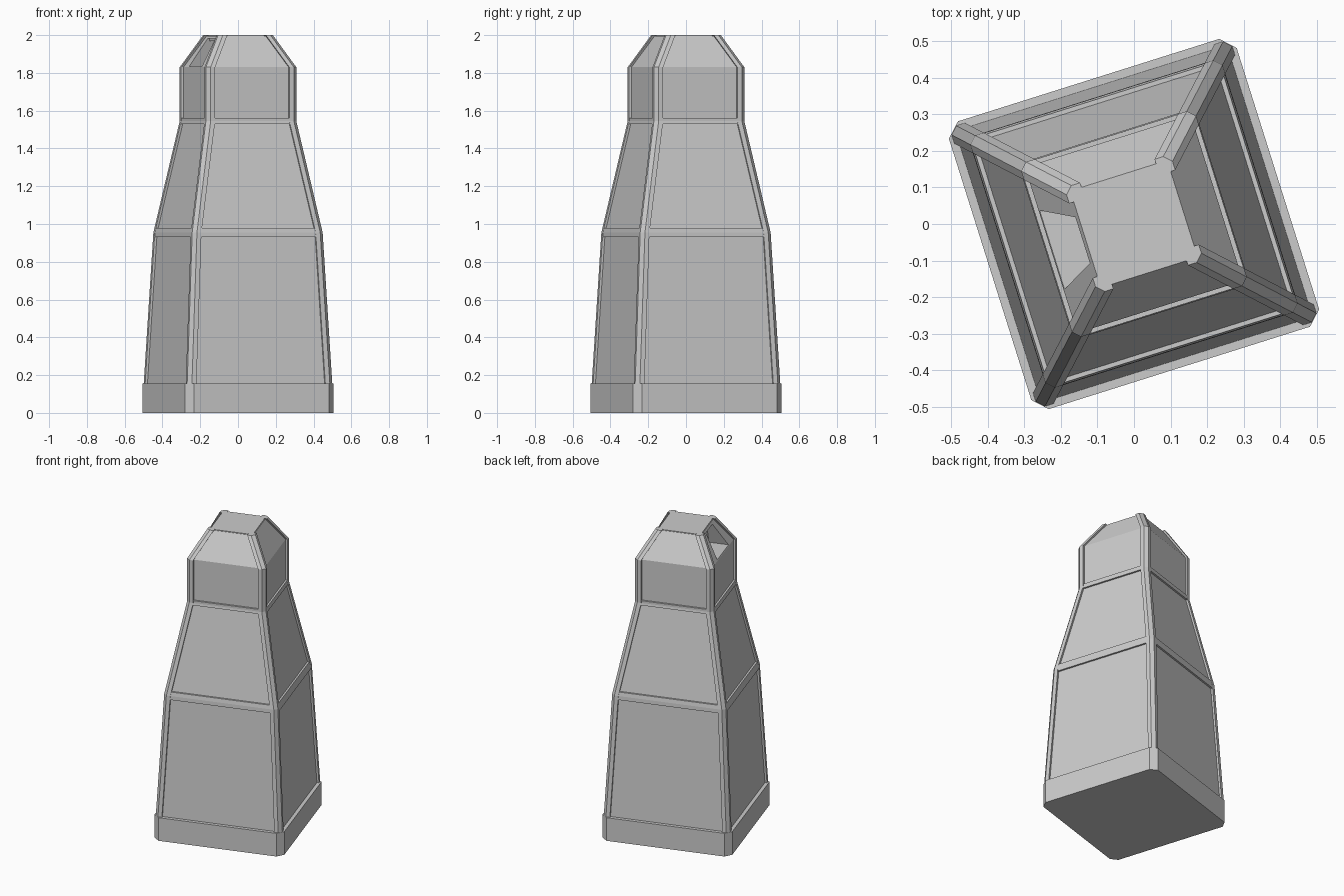
import bpy, bmesh
from math import radians
from mathutils import Matrix

if "Cube" in bpy.data.objects:
    bpy.data.objects.remove(bpy.data.objects["Cube"])

TURN = Matrix.Rotation(radians(17.5), 4, 'Z')
# height and half-width of the corner edges
LEVELS = [(0.15, 0.403), (0.955, 0.362), (1.545, 0.251), (1.83, 0.251), (2.0, 0.152)]


def half_width(z):
    for (z0, h0), (z1, h1) in zip(LEVELS, LEVELS[1:]):
        if z <= z1:
            return h0 + (h1 - h0) * (z - z0) / (z1 - z0)
    return LEVELS[-1][1]


def loft(name, rings, spin=0.0):
    """Skin a stack of equal-length point rings into a closed solid."""
    bm = bmesh.new()
    rows = [[bm.verts.new(p) for p in ring] for ring in rings]
    n = len(rows[0])
    for a, b in zip(rows, rows[1:]):
        for i in range(n):
            j = (i + 1) % n
            bm.faces.new((a[i], a[j], b[j], b[i]))
    bm.faces.new(rows[0][::-1])
    bm.faces.new(rows[-1])
    bmesh.ops.recalc_face_normals(bm, faces=bm.faces[:])
    bm.transform(TURN @ Matrix.Rotation(radians(spin), 4, 'Z'))
    mesh = bpy.data.meshes.new(name)
    bm.to_mesh(mesh)
    bm.free()
    obj = bpy.data.objects.new(name, mesh)
    bpy.context.collection.objects.link(obj)
    return obj


def octagon(h, c, z):
    k = h - c
    return [(h, -k, z), (h, k, z), (k, h, z), (-k, h, z),
            (-h, k, z), (-h, -k, z), (-k, -h, z), (k, -h, z)]


def square(h, z):
    return [(h, -h, z), (h, h, z), (-h, h, z), (-h, -h, z)]


def post_section(h, z, w=0.045, c=0.02):
    return [(h - w, h - w, z), (h, h - w, z), (h, h - c, z), (h - c, h, z), (h - w, h, z)]


# plinth
loft("plinth", [octagon(0.413, 0.038, 0), octagon(0.413, 0.038, 0.155)])

# recessed panel body
body = loft("panel_body", [square(h - 0.013, min(z, 1.996)) for z, h in LEVELS])

# four corner posts following the tapering outline
for i in range(4):
    loft(f"corner_post_{i + 1}", [post_section(h, z) for z, h in LEVELS], 90 * i)

# horizontal bands between the posts
for name, zs in (("lower_band", (0.93, 0.955, 0.98)), ("upper_band", (1.53, 1.545, 1.56))):
    loft(name, [octagon(half_width(z) - 0.001, 0.024, z) for z in zs])

# flat top cap
loft("top_cap", [octagon(0.136, 0.035, 1.97), octagon(0.136, 0.035, 2.0)])

# opening in the sloping left side of the head
cutter = loft("opening_cutter", [
    [(x, -0.113, 1.835), (x, 0.113, 1.835), (x, 0.066, 1.982), (x, -0.066, 1.982)]
    for x in (-0.3, -0.11)])
cutter.hide_render = True
cutter.hide_set(True)
cut = body.modifiers.new("opening", 'BOOLEAN')
cut.operation = 'DIFFERENCE'
cut.solver = 'EXACT'
cut.object = cutter
